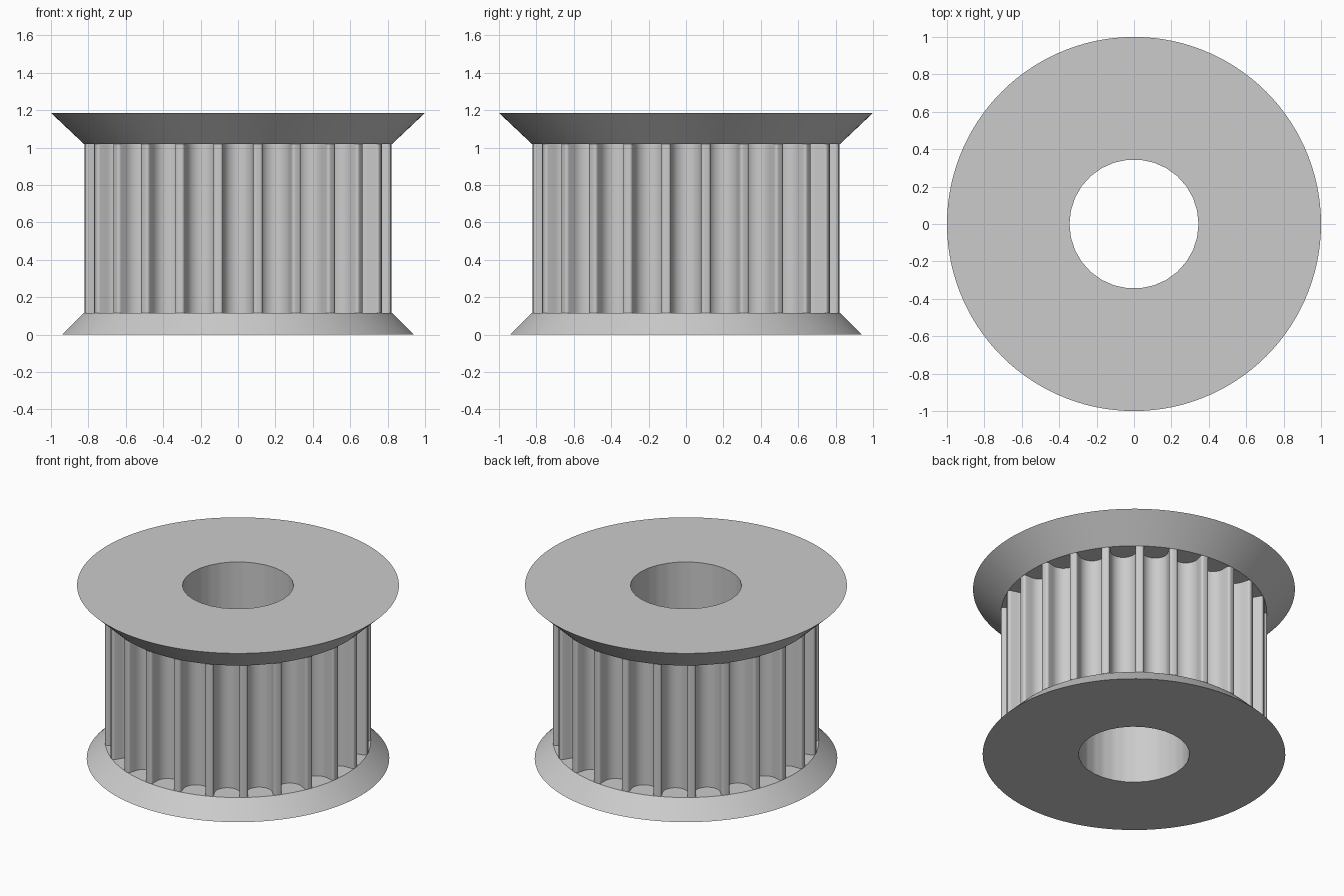
import bpy
import bmesh
from math import sin, cos, pi, radians

old = bpy.data.objects.get("Cube")
if old:
    bpy.data.objects.remove(old)

TEETH = 24
SIDES = 120          # facets of the flanges
BORE_SIDES = 30
BORE = 0.345
BODY = 0.825         # radius over the teeth
LOW, HIGH, TOP = 0.115, 1.02, 1.185

metal = bpy.data.materials.new("light_grey_metal")
metal.use_nodes = True
grey = (0.6, 0.6, 0.6, 1)
metal.diffuse_color = grey
metal.node_tree.nodes["Principled BSDF"].inputs["Base Color"].default_value = grey


def circle(radius, count):
    return [(radius * cos(2 * pi * i / count), radius * sin(2 * pi * i / count))
            for i in range(count)]


def bore_outline():
    """Bore polygon, split so that it pairs with the flange rim."""
    corners = circle(BORE, BORE_SIDES)
    split = SIDES // BORE_SIDES
    points = []
    for i, (ax, ay) in enumerate(corners):
        bx, by = corners[(i + 1) % BORE_SIDES]
        for k in range(split):
            t = k / split
            points.append((ax + (bx - ax) * t, ay + (by - ay) * t))
    return points


def tooth_outline():
    """Round-bottomed grooves with softened tooth tips."""
    groove, centre, fillet = 0.08, 0.763, 0.016
    half = []            # (sideways, radial) from groove bottom to tooth tip
    for i in range(9):
        a = pi / 2 * i / 8
        half.append((groove * sin(a), centre - groove * cos(a)))
    for i in range(5):
        a = pi / 2 * i / 4
        half.append((groove + fillet * (1 - cos(a)),
                     BODY - 0.004 - fillet * (1 - sin(a))))
    profile = [(-s, r) for s, r in reversed(half[1:])] + half
    points = []
    for t in range(TEETH):
        a = 2 * pi * t / TEETH
        for s, r in profile:
            points.append((r * cos(a) - s * sin(a), r * sin(a) + s * cos(a)))
        tip = a + pi / TEETH
        points.append((BODY * cos(tip), BODY * sin(tip)))
    return points


def add_ring(bm, outline, z):
    return [bm.verts.new((x, y, z)) for x, y in outline]


def join_rings(bm, a, b):
    n = len(a)
    for i in range(n):
        j = (i + 1) % n
        bm.faces.new((a[i], a[j], b[j], b[i]))


def finish(bm, name, angle):
    mesh = bpy.data.meshes.new(name)
    bm.to_mesh(mesh)
    bm.free()
    mesh.materials.append(metal)
    obj = bpy.data.objects.new(name, mesh)
    bpy.context.collection.objects.link(obj)
    bpy.ops.object.select_all(action='DESELECT')
    obj.select_set(True)
    bpy.context.view_layer.objects.active = obj
    bpy.ops.object.shade_smooth_by_angle(angle=radians(angle))


def flange(name, z0, r0, z1, r1):
    bm = bmesh.new()
    bore = bore_outline()
    rings = [add_ring(bm, bore, z0), add_ring(bm, circle(r0, SIDES), z0),
             add_ring(bm, circle(r1, SIDES), z1), add_ring(bm, bore, z1)]
    for i in range(4):
        join_rings(bm, rings[i], rings[(i + 1) % 4])
    bmesh.ops.recalc_face_normals(bm, faces=bm.faces)
    finish(bm, name, 30)


# Conical flanges
flange("bottom_flange", 0, 0.94, LOW, BODY)
flange("top_flange", HIGH, BODY, TOP, 1.0)

# Toothed wall between the flanges
bm = bmesh.new()
teeth = tooth_outline()
join_rings(bm, add_ring(bm, teeth, LOW), add_ring(bm, teeth, HIGH))
finish(bm, "toothed_wall", 30)

# Bore wall, facing the axis
bm = bmesh.new()
bore = bore_outline()
join_rings(bm, add_ring(bm, bore, HIGH), add_ring(bm, bore, LOW))
finish(bm, "bore_wall", 30)
